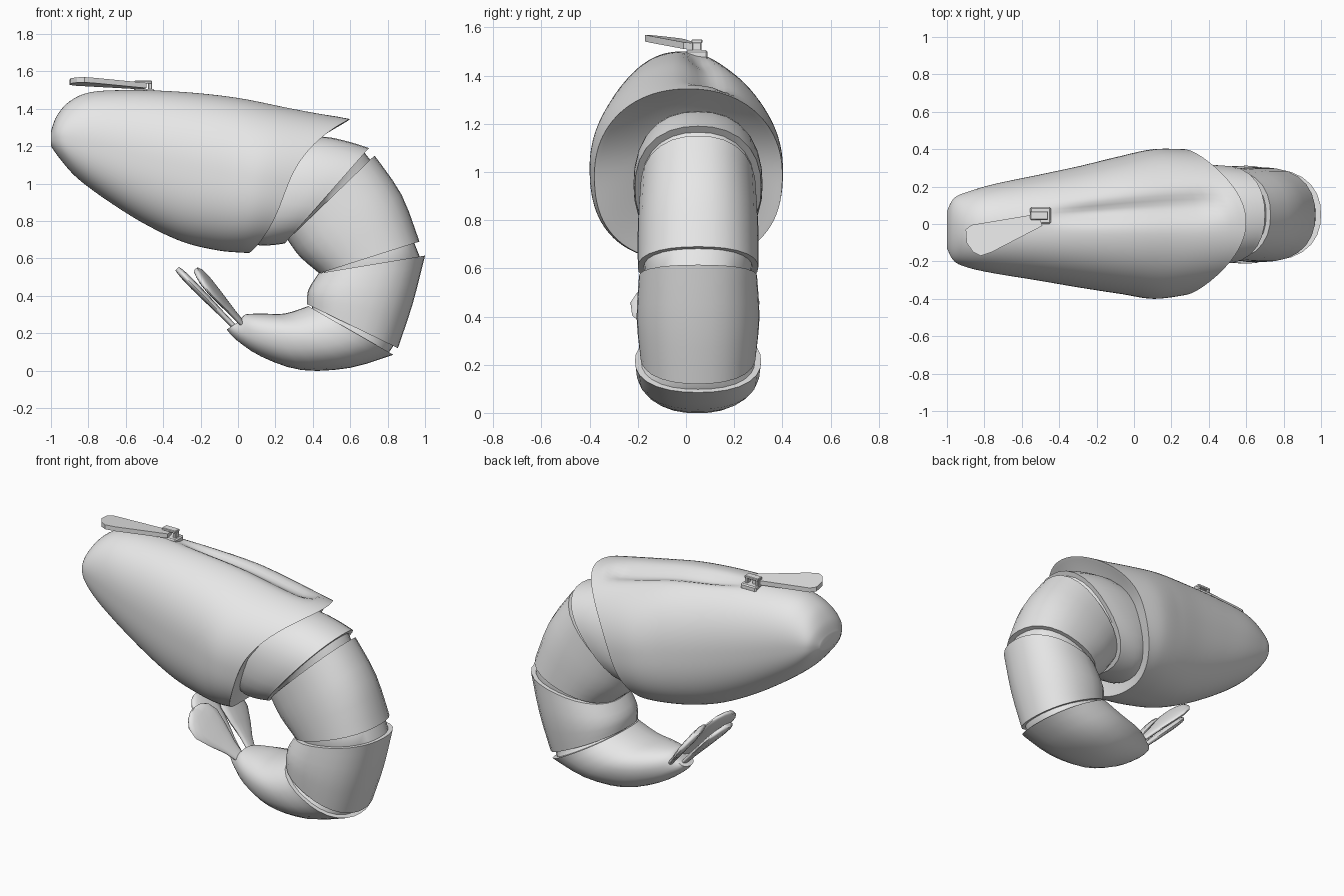
import bpy, bmesh, math
from mathutils import Vector

if "Cube" in bpy.data.objects:
    bpy.data.objects.remove(bpy.data.objects["Cube"])

grey = bpy.data.materials.new("plain grey")
grey.diffuse_color = (0.8, 0.8, 0.8, 1)
grey.use_nodes = True
grey.node_tree.nodes["Principled BSDF"].inputs["Base Color"].default_value = grey.diffuse_color


def finish(name, bm, angle=35):
    """Turn a bmesh into a smooth object with sharp creases."""
    bmesh.ops.recalc_face_normals(bm, faces=bm.faces)
    me = bpy.data.meshes.new(name)
    bm.to_mesh(me)
    bm.free()
    me.materials.append(grey)
    me.shade_smooth()
    me.set_sharp_from_angle(angle=math.radians(angle))
    ob = bpy.data.objects.new(name, me)
    bpy.context.collection.objects.link(ob)
    return ob


def loft(name, rings, angle=35):
    """Skin a list of point rings and cap both ends."""
    bm = bmesh.new()
    loops = [[bm.verts.new(p) for p in r] for r in rings]
    n = len(loops[0])
    for a, b in zip(loops, loops[1:]):
        for i in range(n):
            j = (i + 1) % n
            bm.faces.new((a[i], a[j], b[j], b[i]))
    bm.faces.new(loops[0])
    bm.faces.new(loops[-1])
    return finish(name, bm, angle)


def ring(c, u, v, n, power=2.0, low_power=None):
    """Superellipse around c with half axes u and v."""
    pts = []
    for i in range(n):
        t = math.tau * i / n
        co, si = math.cos(t), math.sin(t)
        q = low_power if low_power and si < 0 else power
        k = (abs(co) ** q + abs(si) ** q) ** (-1 / q)
        pts.append(c + u * co * k + v * si * k)
    return pts


def section(s, n, power=2.2, scale=1.0, low_power=None):
    """Ring from (top x, top z, bottom x, bottom z, half width, centre y)."""
    top, bot = Vector((s[0], s[5], s[1])), Vector((s[2], s[5], s[3]))
    return ring((top + bot) / 2, Vector((0, s[4] * scale, 0)),
                (top - bot) / 2 * scale, n, power, low_power)


def smooth(secs, steps):
    """Catmull-Rom interpolation between sections."""
    out = []
    ext = [secs[0]] + secs + [secs[-1]]
    for i in range(1, len(ext) - 2):
        for k in range(steps):
            t = k / steps
            out.append([0.5 * (2 * b + (c - a) * t + (2 * a - 5 * b + 4 * c - d) * t * t
                               + (3 * b - a - 3 * c + d) * t ** 3)
                        for a, b, c, d in zip(*ext[i - 1:i + 3])])
    return out + [list(secs[-1])]


# Body shell with a shallow zip groove along the back
shell = [(-1.0, 1.28, -1.0, 1.20, .10, -.03), (-.97, 1.36, -.95, 1.13, .17, -.03),
         (-.90, 1.44, -.86, 1.03, .205, -.03), (-.78, 1.49, -.70, .91, .24, -.025),
         (-.55, 1.50, -.50, .785, .28, -.02), (-.28, 1.49, -.30, .69, .325, -.015),
         (0.0, 1.46, -.12, .645, .37, -.005), (.28, 1.405, 0.0, .632, .40, 0),
         (.60, 1.345, .06, .63, .39, .01)]
N, STEPS = 96, 6
rings = [section(s, N, 2.15, low_power=2.45) for s in smooth(shell, STEPS)]
for j, r in enumerate(rings):
    f = max(0, (j - 6 * STEPS) / (2 * STEPS))     # sides of the mouth swept forward
    for i, p in enumerate(r):
        a = math.tau * i / N
        p.x -= f * math.cos(a) ** 2 * (.065 + .13 * math.sin(a))
        if 0 < i < N / 2 and -.5 < p.x < .5:
            g = p.x + .5
            mask = math.sin(math.pi / 2 * min(1, g * 3, (1 - g) * 7))
            w = .035 + .045 * g
            p.z -= .045 * mask * math.exp(-((p.y - .04 - .07 * g) / w) ** 2)
# Mouth: rim, then a recessed closing wall
rim = rings[-1]
mid = sum(rim, Vector()) / N
back = Vector((-.05, 0, .04))
rings.append([mid + (p - mid) * .95 + back * .1 for p in rim])
rings.append([mid + (p - mid) * .6 + back for p in rim])
loft("body_shell", rings, 50)

# Tail segments
tail = {
    "tail_collar": [(.32, 1.25, .0, .73, .25, .05), (.47, 1.25, .09, .675, .265, .05),
                    (.60, 1.222, .17, .67, .268, .05), (.70, 1.19, .25, .68, .262, .05)],
    "upper_tail": [(.73, 1.15, .265, .70, .24, .05), (.875, .94, .33, .61, .25, .05),
                   (.97, .69, .435, .52, .25, .05)],
    "middle_tail": [(1.0, .615, .43, .52, .245, .05), (.935, .36, .375, .43, .255, .05),
                    (.855, .12, .37, .355, .24, .05)],
    "lower_tail": [(.83, .085, .375, .345, .262, .05), (.60, .015, .25, .305, .25, .05),
                   (.34, .003, .14, .305, .205, .045), (.125, .075, .06, .303, .145, .04),
                   (-.01, .165, .03, .295, .09, .04), (-.06, .22, .015, .27, .06, .04)],
}
for name, s in tail.items():
    loft(name, [section(q, 28, 2.3) for q in smooth(s, 3)])

# Narrow necks filling the gaps between segments
parts = list(tail.values())
for k, (a, b) in enumerate(zip(parts, parts[1:])):
    loft(f"neck_{k + 1}", [section(a[-2], 28, 2.3, .8), section(a[-1], 28, 2.3, .9),
                           section(b[0], 28, 2.3, .9), section(b[1], 28, 2.3, .8)])


# Tail fins: flat leaf shapes, the outer ones rolled outward
def fin(name, base, tip, half_width, thick, roll=0):
    base, tip = Vector(base), Vector(tip)
    d = (tip - base).normalized()
    side = (Vector((0, 1, 0)) - d * d.y).normalized()
    up = d.cross(side)
    c, s = math.cos(roll), math.sin(roll)
    side, up = side * c + up * s, up * c - side * s
    prof = [(0, .28), (.2, .42), (.45, .75), (.7, 1), (.87, .88), (.96, .55), (1, .2)]
    loft(name, [ring(base.lerp(tip, t), side * half_width * w,
                     up * thick * (.5 + .5 * w), 14, 2.4) for t, w in prof], 50)


fin("centre_fin", (-.02, .04, .235), (-.325, .04, .545), .11, .022)
for name, s in (("front_fin", -1), ("back_fin", 1)):
    # positive roll lifts the +y edge along the fin normal or lowers it by sign of s
    probe = Vector((-.245, 0, .285)).cross(Vector((0, 1, 0)))
    sign = -s if probe.z > 0 else s
    fin(name, (.02, .045 + .06 * s, .255), (-.225, .035 + .175 * s, .535), .13, .022,
        sign * math.radians(10))

# Zip pull tab: extruded outline, tilted up toward its free end
outline = [(-.90, -.03), (-.895, -.10), (-.86, -.15), (-.82, -.17), (-.76, -.15),
           (-.49, -.01), (-.51, .055), (-.87, -.005)]
bm = bmesh.new()
tilt = lambda x, y: 1.505 + (-.5 - x) * .035 + (.04 - y) * .12
lo = [bm.verts.new((x, y, tilt(x, y))) for x, y in outline]
hi = [bm.verts.new((x, y, tilt(x, y) + .028)) for x, y in outline]
bm.faces.new(lo)
bm.faces.new(hi)
for i in range(len(lo)):
    j = (i + 1) % len(lo)
    bm.faces.new((lo[i], lo[j], hi[j], hi[i]))
finish("zip_pull", bm, 25)


# Zip slider: base plate, two posts and a bridge
def box(name, c, size):
    bm = bmesh.new()
    bmesh.ops.create_cube(bm, size=1)
    for v in bm.verts:
        v.co = Vector(c) + Vector([a * b for a, b in zip(v.co, size)])
    bmesh.ops.bevel(bm, geom=bm.edges[:], offset=min(size) * .2, segments=1, affect='EDGES')
    finish(name, bm, 25)


box("slider_base", (-.50, .045, 1.488), (.11, .09, .035))
box("slider_left_post", (-.545, .045, 1.52), (.022, .04, .05))
box("slider_right_post", (-.47, .045, 1.515), (.022, .04, .05))
box("slider_bridge", (-.507, .045, 1.542), (.095, .045, .016))
